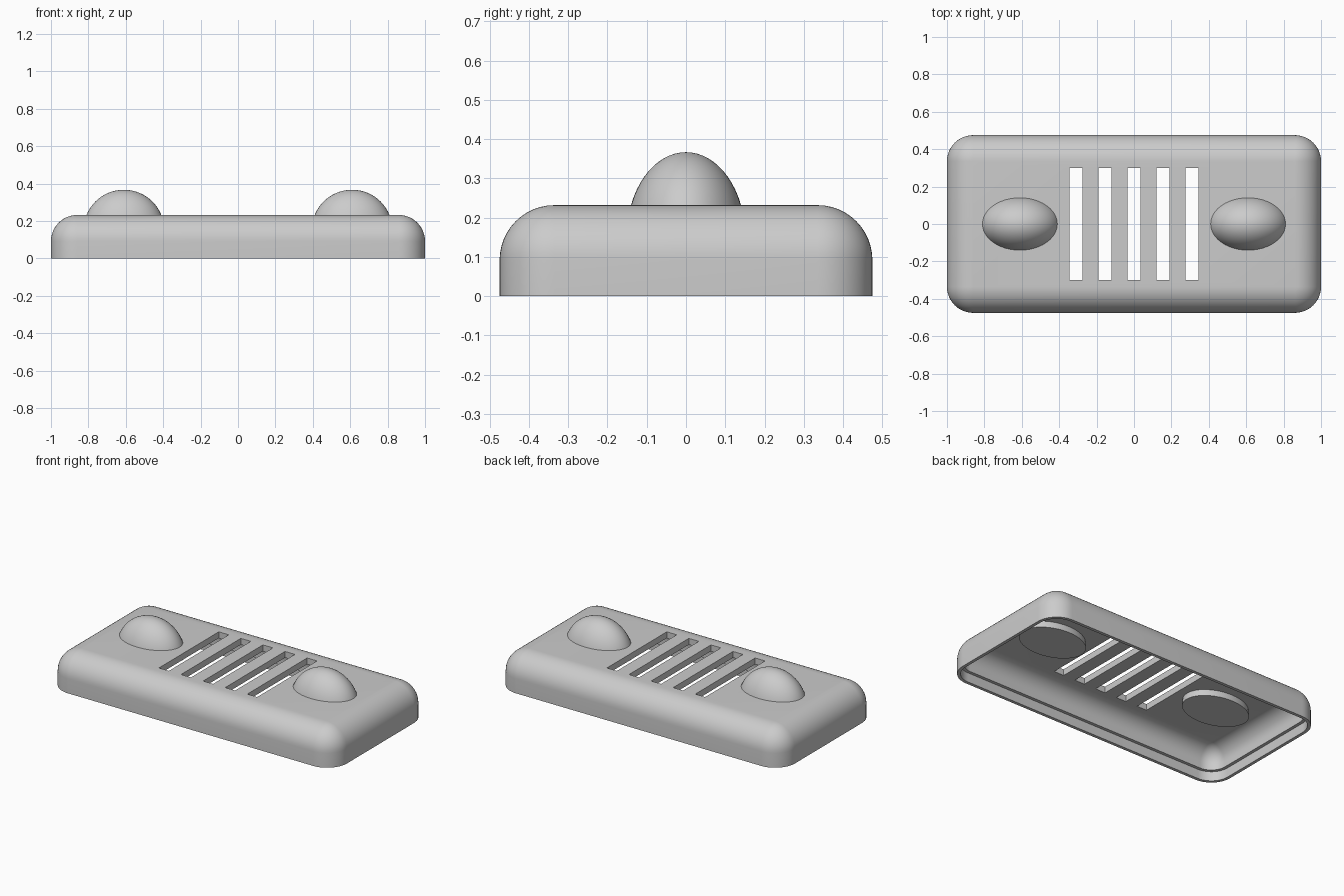
import bpy, bmesh
from math import sin, cos, pi, radians

cube = bpy.data.objects.get("Cube")
if cube:
    bpy.data.objects.remove(cube, do_unlink=True)

HX, HY, TOP, R, WALL = 1.0, 0.475, 0.232, 0.14, 0.04
LIP_WIDTH, LIP_HEIGHT = 0.02, 0.06
STEPS = 12

grey = bpy.data.materials.new("plain_grey")
grey.use_nodes = True
grey.diffuse_color = (0.6, 0.6, 0.6, 1)
grey.node_tree.nodes["Principled BSDF"].inputs["Base Color"].default_value = (0.6, 0.6, 0.6, 1)


def make_object(name, bm):
    bmesh.ops.recalc_face_normals(bm, faces=bm.faces)
    mesh = bpy.data.meshes.new(name)
    bm.to_mesh(mesh)
    bm.free()
    mesh.materials.append(grey)
    obj = bpy.data.objects.new(name, mesh)
    bpy.context.collection.objects.link(obj)
    return obj


def activate(obj):
    bpy.ops.object.select_all(action='DESELECT')
    obj.select_set(True)
    bpy.context.view_layer.objects.active = obj


def smooth(obj):
    activate(obj)
    bpy.ops.object.shade_smooth_by_angle(angle=radians(30))


def rounded_ring(bm, inset, z):
    """Rounded rectangle outline, moved inwards by inset."""
    ring = []
    for corner, (sx, sy) in enumerate([(1, 1), (-1, 1), (-1, -1), (1, -1)]):
        for i in range(STEPS + 1):
            a = (corner + i / STEPS) * pi / 2
            ring.append(bm.verts.new((sx * (HX - R) + (R - inset) * cos(a),
                                      sy * (HY - R) + (R - inset) * sin(a), z)))
    return ring


# Hollow housing: wall profile as (inset, height), lofted round the outline
angles = [i / STEPS * pi / 2 for i in range(STEPS + 1)]
outer = [(R - R * sin(a), TOP - R + R * cos(a)) for a in angles]
lip = [(0, 0), (LIP_WIDTH, 0), (LIP_WIDTH, LIP_HEIGHT), (WALL, LIP_HEIGHT)]
r_in = R - WALL
inner = [(R - r_in * cos(a), TOP - R + r_in * sin(a)) for a in angles]

bm = bmesh.new()
rings = [rounded_ring(bm, *p) for p in outer + lip + inner]
for r0, r1 in zip(rings, rings[1:]):
    for i in range(len(r0)):
        j = (i + 1) % len(r0)
        bm.faces.new((r0[i], r0[j], r1[j], r1[i]))
bm.faces.new(rings[0])
bm.faces.new(rings[-1])
bmesh.ops.remove_doubles(bm, verts=bm.verts, dist=1e-5)
housing = make_object("housing", bm)

# Five vent slots cut through the top
bm = bmesh.new()
for k in range(-2, 3):
    box = bmesh.ops.create_cube(bm, size=1)["verts"]
    bmesh.ops.scale(bm, verts=box, vec=(0.07, 0.6, 0.2))
    bmesh.ops.translate(bm, verts=box, vec=(k * 0.155, 0, TOP))
cutter = make_object("slot_cutter", bm)
cutter.hide_render = True
mod = housing.modifiers.new("slots", 'BOOLEAN')
mod.operation = 'DIFFERENCE'
mod.solver = 'EXACT'
mod.object = cutter
activate(housing)
bpy.ops.object.modifier_apply(modifier=mod.name)
bpy.data.objects.remove(cutter, do_unlink=True)
smooth(housing)

# Oval half domes, flat underneath, set through the top
for name, x in (("left_dome", 0.61), ("right_dome", -0.61)):
    bm = bmesh.new()
    bmesh.ops.create_uvsphere(bm, u_segments=48, v_segments=32, radius=0.216)
    cut = bmesh.ops.bisect_plane(bm, geom=bm.verts[:] + bm.edges[:] + bm.faces[:],
                                 plane_co=(0, 0, 0), plane_no=(0, 0, 1), clear_inner=True)
    rim = [e for e in bm.edges if e.is_boundary]
    bmesh.ops.holes_fill(bm, edges=rim, sides=0)
    bmesh.ops.scale(bm, verts=bm.verts, vec=(1, 0.7, 1))
    bmesh.ops.translate(bm, verts=bm.verts, vec=(x, 0, 0.151))
    smooth(make_object(name, bm))
